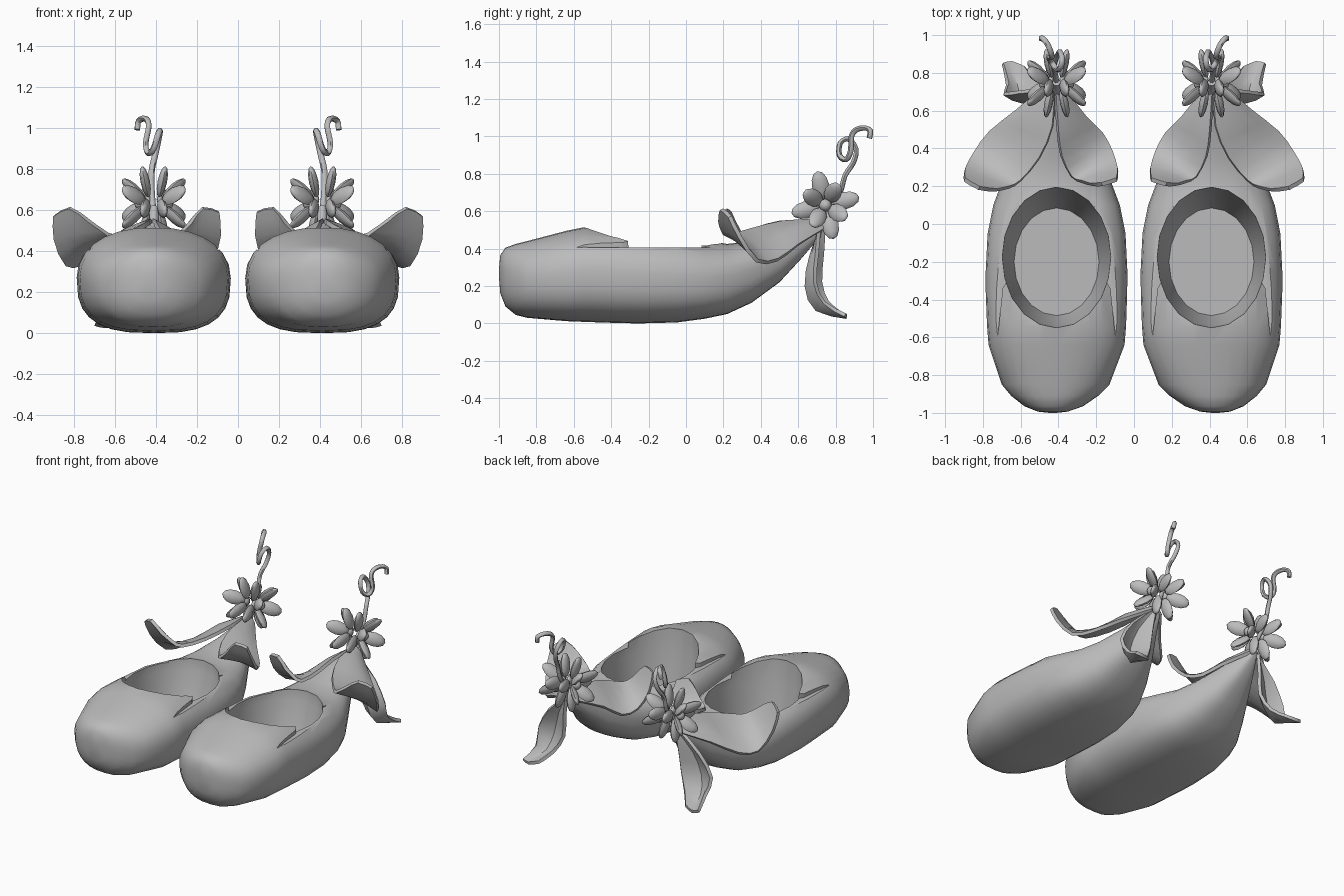
import bpy, bmesh, math
from mathutils import Vector

if "Cube" in bpy.data.objects:
    bpy.data.objects.remove(bpy.data.objects["Cube"])

grey = bpy.data.materials.new("soft_grey")
grey.diffuse_color = (0.5, 0.5, 0.5, 1)
grey.use_nodes = True
grey.node_tree.nodes["Principled BSDF"].inputs["Base Color"].default_value = grey.diffuse_color
CX = 0.41  # centre line of one slipper


def make(name, verts, faces):
    me = bpy.data.meshes.new(name)
    me.from_pydata(verts, [], faces)
    bm = bmesh.new()
    bm.from_mesh(me)
    bmesh.ops.recalc_face_normals(bm, faces=bm.faces)
    bm.to_mesh(me)
    bm.free()
    me.materials.append(grey)
    ob = bpy.data.objects.new(name, me)
    bpy.context.collection.objects.link(ob)
    return ob


def activate(ob):
    bpy.ops.object.select_all(action='DESELECT')
    ob.select_set(True)
    bpy.context.view_layer.objects.active = ob


def finish(ob, angle=40):
    """Smooth shading, then mirror for the second slipper."""
    activate(ob)
    bpy.ops.object.shade_smooth_by_angle(angle=math.radians(angle))
    ob.modifiers.new("pair", 'MIRROR').use_mirror_merge = False


def loft(name, rings):
    n = len(rings[0])
    verts = [p for r in rings for p in r]
    faces = [(i * n + j, i * n + (j + 1) % n, (i + 1) * n + (j + 1) % n, (i + 1) * n + j)
             for i in range(len(rings) - 1) for j in range(n)]
    faces += [tuple(range(n)), tuple(range(len(verts) - n, len(verts)))]
    return make(name, verts, faces)


def spline(pts, steps):
    """Catmull-Rom refinement of a point path."""
    pts = [Vector(p) for p in pts]
    out = []
    for i in range(len(pts) - 1):
        a, b, c, d = pts[max(i - 1, 0)], pts[i], pts[i + 1], pts[min(i + 2, len(pts) - 1)]
        for k in range(steps):
            t = k / steps
            out.append(0.5 * (2 * b + (c - a) * t + (2 * a - 5 * b + 4 * c - d) * t * t
                              + (3 * b - a - 3 * c + d) * t ** 3))
    return out + [pts[-1]]


# slipper body: y, left x, right x, bottom z, top z
sections = [(-1.0, .41, .45, .25, .29), (-.993, .35, .51, .16, .365), (-.965, .27, .58, .09, .405),
            (-.91, .19, .65, .045, .425), (-.85, .13, .70, .03, .44),
            (-.64, .05, .77, .012, .495), (-.54, .042, .778, .008, .515), (-.36, .036, .785, .002, .505),
            (-.25, .035, .785, 0, .495), (-.05, .045, .775, .005, .48), (.1, .075, .745, .025, .445),
            (.22, .12, .70, .05, .425), (.35, .18, .63, .11, .44), (.5, .26, .55, .22, .48),
            (.62, .33, .49, .35, .52), (.73, .39, .43, .48, .54)]
rings = []
for y, xl, xr, zb, zt in sections:
    zm = zb + 0.54 * (zt - zb)
    ring = []
    for k in range(28):
        a = math.tau * k / 28
        c, s = math.cos(a), math.sin(a)
        e = 2 / (2.2 if s > 0 else 2.5 if y < -.8 else 2.8)
        px = math.copysign(abs(c) ** e, c)
        pz = math.copysign(abs(s) ** e, s)
        ring.append(((xl + xr) / 2 + px * (xr - xl) / 2, y, zm + pz * ((zt - zm) if s > 0 else (zm - zb))))
    rings.append(ring)
body = loft("slipper_body", rings)

# foot opening, and a level side rim that ends in a narrow slit beside the toe flap
cutters = [loft("opening_cutter", [[(CX + rx * math.cos(math.tau * k / 20),
                                     cy + ry * math.sin(math.tau * k / 20), z) for k in range(20)]
                                   for z, cy, rx, ry in [(.06, -.2, .225, .285), (.35, -.175, .285, .365),
                                                         (.7, -.175, .30, .385)]])]
for s in (-1, 1):
    outline = [(CX + s * x, y) for x, y in
               [(.312, -.6), (.335, -.36), (.42, -.2), (.42, .15), (.2, .15), (.2, -.2), (.285, -.34)]]
    cutters.append(loft("rim_cutter", [[(x, y, z) for x, y in outline] for z in (.405, .7)]))
for cut in cutters:
    activate(body)
    m = body.modifiers.new("cut", 'BOOLEAN')
    m.operation, m.object, m.solver = 'DIFFERENCE', cut, 'EXACT'
    bpy.ops.object.modifier_apply(modifier=m.name)
    bpy.data.objects.remove(cut)
finish(body, 42)


# leaves: three long edges joined into a thick sheet
def leaf(name, edges):
    cols = [spline(e, 2) for e in edges]
    rows = [spline([c[i] for c in cols], 2) for i in range(len(cols[0]))]
    w = len(rows[0])
    faces = [(i * w + j, i * w + j + 1, (i + 1) * w + j + 1, (i + 1) * w + j)
             for i in range(len(rows) - 1) for j in range(w - 1)]
    ob = make(name, [p for r in rows for p in r], faces)
    sol = ob.modifiers.new("thickness", 'SOLIDIFY')
    sol.thickness, sol.offset = .022, 0
    activate(ob)
    bpy.ops.object.modifier_apply(modifier=sol.name)
    finish(ob)


leaf("outer_leaf", [
    [(.42, .72, .55), (.43, .52, .54), (.50, .35, .50), (.60, .23, .47), (.66, .195, .50), (.73, .18, .55)],
    [(.44, .73, .53), (.55, .57, .50), (.64, .44, .43), (.74, .31, .42), (.785, .24, .49), (.82, .19, .61)],
    [(.46, .73, .50), (.62, .60, .42), (.76, .49, .34), (.842, .38, .335), (.895, .29, .46), (.897, .235, .57)]])
leaf("inner_leaf", [
    [(.42, .72, .55), (.405, .5, .54), (.385, .36, .50), (.33, .25, .46), (.28, .225, .49), (.23, .21, .54)],
    [(.40, .72, .53), (.33, .55, .50), (.27, .42, .44), (.21, .33, .43), (.185, .26, .49), (.17, .21, .61)],
    [(.38, .72, .50), (.26, .57, .43), (.17, .48, .36), (.115, .38, .38), (.085, .29, .48), (.092, .235, .59)]])
leaf("hanging_leaf", [
    [(.43, .74, .50), (.45, .73, .37), (.465, .72, .22), (.52, .76, .11), (.58, .835, .05)],
    [(.44, .72, .50), (.53, .67, .36), (.58, .645, .20), (.61, .70, .075), (.645, .86, .035)],
    [(.46, .71, .50), (.60, .70, .37), (.685, .69, .22), (.67, .74, .11), (.695, .85, .045)]])


# flowers: ellipsoid petals flaring from a small centre on both sides of the heel
def ellipsoid(name, centre, axis, side, size):
    bpy.ops.mesh.primitive_uv_sphere_add(segments=8, ring_count=6, radius=1)
    ob = bpy.context.object
    ob.name = name
    z = Vector(axis).normalized()
    x = Vector(side).cross(z).normalized()
    y = z.cross(x)
    for v in ob.data.vertices:
        v.co = Vector(centre) + x * v.co.x * size[0] + y * v.co.y * size[1] + z * v.co.z * size[2]
    ob.data.materials.append(grey)
    finish(ob, 60)


for s, label in ((1, "outer"), (-1, "inner")):
    hub = Vector((CX + s * .02, .745, .632))
    ellipsoid(label + "_flower_centre", hub + Vector((s * .04, 0, 0)), (s, 0, 0), (0, 0, 1), (.035, .035, .035))
    for k in range(8):
        a = math.tau * (k + .3) / 8
        lift = 1.0 if k % 2 else .2
        d = Vector((s * lift, math.cos(a), math.sin(a))).normalized()
        ellipsoid(label + "_petal", hub + d * .11, d, (1, 0, 0), (.046, .023, .08))


# stem and curling tendril
def tube(name, pts, radius):
    cu = bpy.data.curves.new(name, 'CURVE')
    cu.dimensions = '3D'
    cu.bevel_depth, cu.bevel_resolution, cu.use_fill_caps = radius, 1, True
    path = spline(pts, 3)
    sp = cu.splines.new('POLY')
    sp.points.add(len(path) - 1)
    for p, q in zip(sp.points, path):
        p.co = (*q, 1)
    cu.materials.append(grey)
    ob = bpy.data.objects.new(name, cu)
    bpy.context.collection.objects.link(ob)
    activate(ob)
    bpy.ops.object.convert(target='MESH')
    finish(bpy.context.object, 60)


tube("tendril", [(.41, .74, .58), (.42, .82, .69), (.42, .85, .79), (.405, .895, .86), (.39, .91, .93),
                 (.38, .87, .985), (.39, .825, .965), (.41, .82, .90), (.435, .855, .875),
                 (.45, .88, .92), (.435, .885, 1.0), (.44, .91, 1.035), (.46, .955, 1.045),
                 (.485, .985, 1.03), (.49, .98, .99)], .015)
tube("heel_stem", [(.41, .64, .50), (.41, .70, .54), (.41, .75, .61)], .022)
